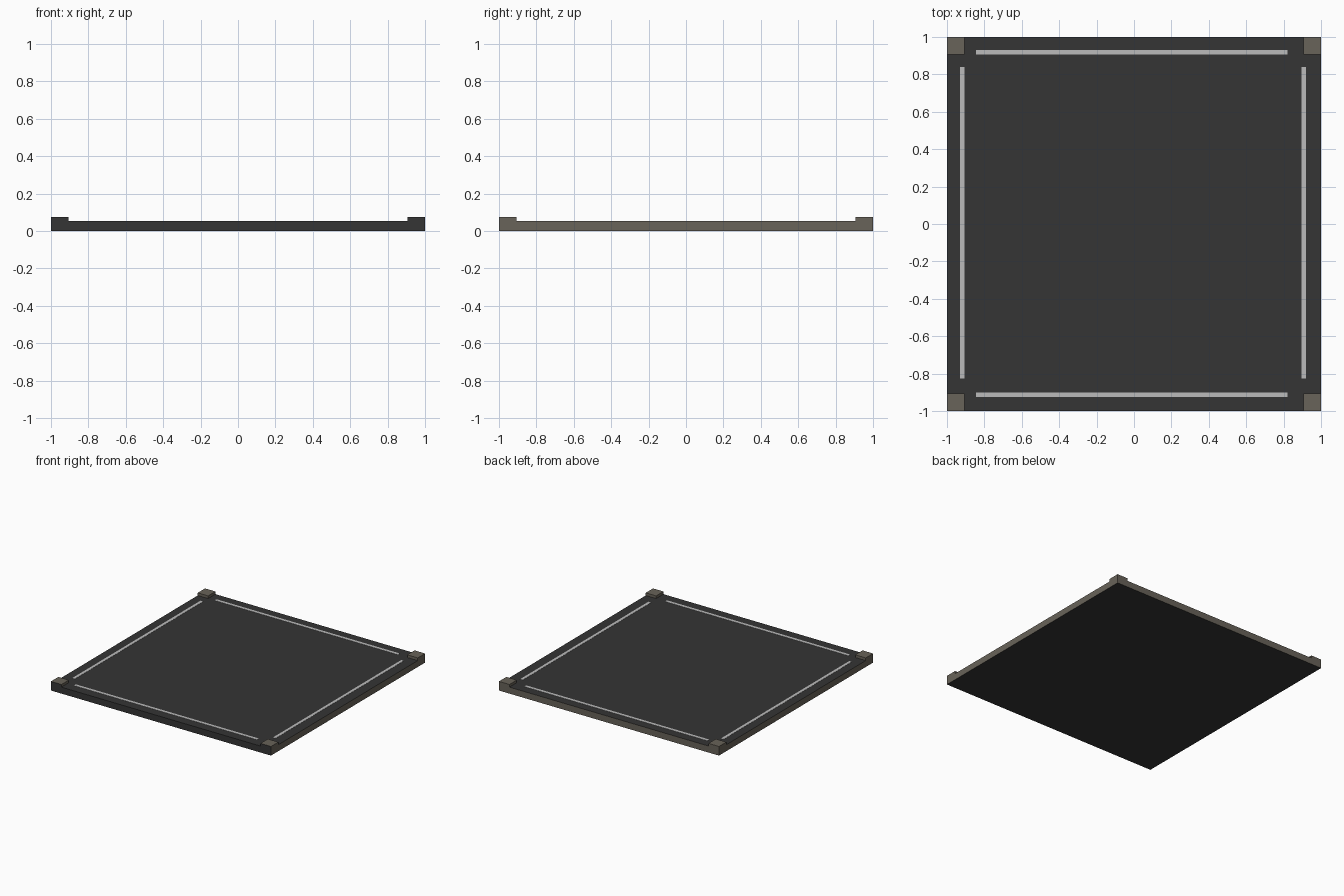
import bpy
from mathutils import Vector

if "Cube" in bpy.data.objects:
    bpy.data.objects.remove(bpy.data.objects["Cube"])


def material(name, rgb):
    m = bpy.data.materials.new(name)
    m.diffuse_color = (*rgb, 1)
    m.use_nodes = True
    m.node_tree.nodes["Principled BSDF"].inputs["Base Color"].default_value = m.diffuse_color
    return m


DARK = material("dark_panel", (0.035, 0.035, 0.035))
TRIM = material("warm_grey_trim", (0.14, 0.125, 0.1))
PALE = material("pale_line", (0.5, 0.5, 0.5))


def box(name, lo, hi, mat, front=None):
    bpy.ops.mesh.primitive_cube_add(size=1)
    ob = bpy.context.object
    ob.name = name
    lo, hi = Vector(lo), Vector(hi)
    for v in ob.data.vertices:
        v.co = (lo + hi) / 2 + v.co * (hi - lo)
    ob.data.materials.append(mat)
    # Dark face on the front side only
    if front:
        ob.data.materials.append(front)
        for p in ob.data.polygons:
            if p.normal.y < -0.9:
                p.material_index = 1
    return ob


# Base slab: dark top, bottom and front, warm grey on the other sides
slab = box("base_slab", (-1, -1, 0), (1, 1, 0.053), DARK)
slab.data.materials.append(TRIM)
for p in slab.data.polygons:
    if abs(p.normal.x) > 0.9 or p.normal.y > 0.9:
        p.material_index = 1

# Raised corner blocks
for sx in (-1, 1):
    for sy in (-1, 1):
        xs, ys = sorted((sx, sx * 0.905)), sorted((sy, sy * 0.905))
        box("corner_block", (xs[0], ys[0], 0.053), (xs[1], ys[1], 0.075),
            TRIM, DARK if sy < 0 else None)

# Pale inlaid lines along the four edges
Z0, Z1 = 0.05, 0.0545
for s, off in ((-1, -0.912), (1, 0.917)):
    box("edge_line_x", (-0.845, off - 0.012, Z0), (0.82, off + 0.012, Z1), PALE)
for s, off in ((-1, -0.917), (1, 0.907)):
    box("edge_line_y", (off - 0.012, -0.825, Z0), (off + 0.012, 0.84, Z1), PALE)
